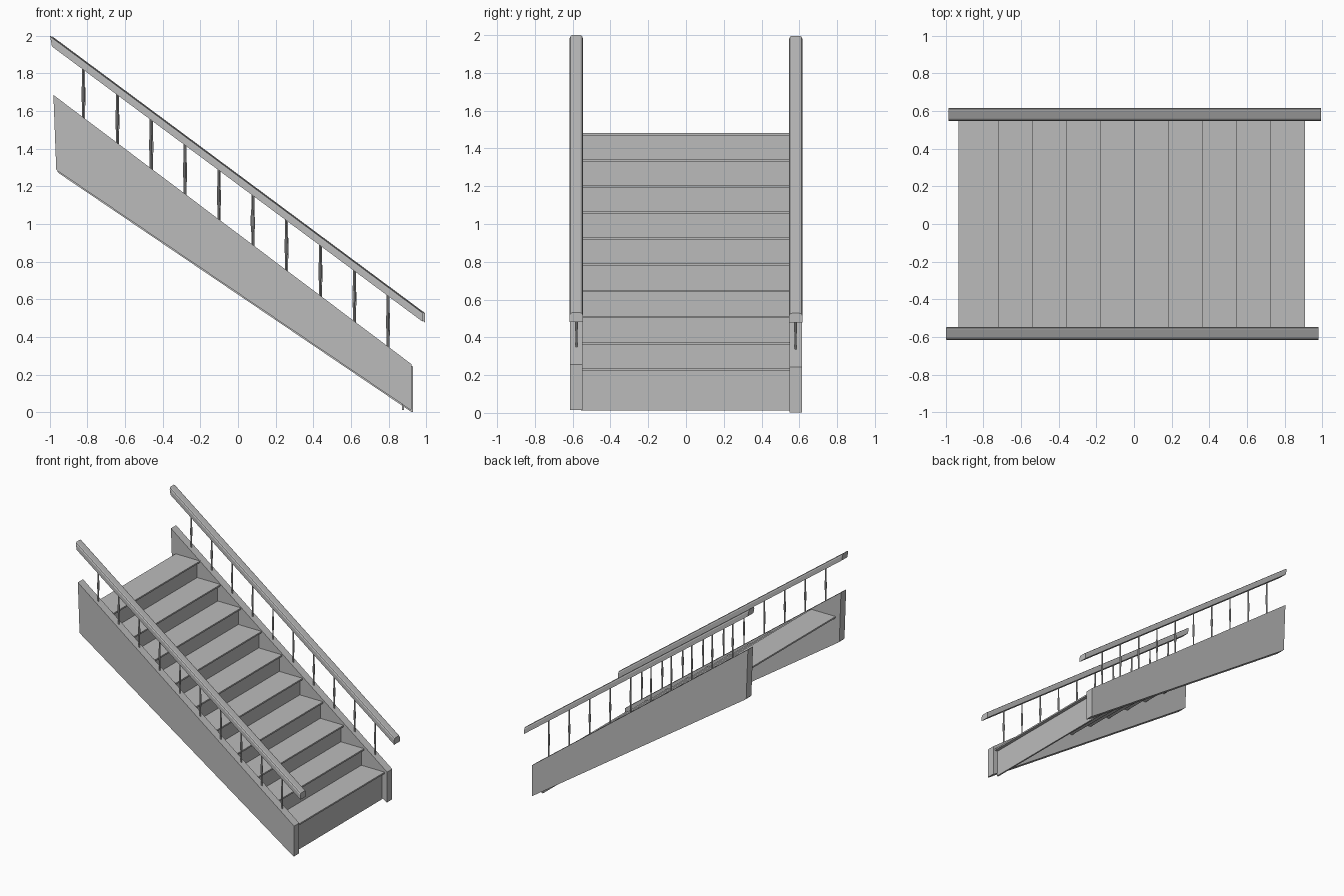
import bpy, bmesh, math

if "Cube" in bpy.data.objects:
    bpy.data.objects.remove(bpy.data.objects["Cube"])

mat = bpy.data.materials.new("plain grey")
mat.diffuse_color = (0.5, 0.5, 0.5, 1)
mat.use_nodes = True
mat.node_tree.nodes["Principled BSDF"].inputs["Base Color"].default_value = mat.diffuse_color


def loft(name, rings):
    """Closed solid through a list of equal-length point rings."""
    bm = bmesh.new()
    vs = [[bm.verts.new(p) for p in r] for r in rings]
    n = len(rings[0])
    for a, b in zip(vs, vs[1:]):
        for i in range(n):
            j = (i + 1) % n
            bm.faces.new((a[i], a[j], b[j], b[i]))
    bm.faces.new(vs[0])
    bm.faces.new(vs[-1])
    bmesh.ops.recalc_face_normals(bm, faces=bm.faces[:])
    me = bpy.data.meshes.new(name)
    bm.to_mesh(me)
    bm.free()
    me.materials.append(mat)
    ob = bpy.data.objects.new(name, me)
    bpy.context.collection.objects.link(ob)
    return ob


def box(name, x0, x1, y0, y1, z0, z1):
    ring = [(x0, z0), (x1, z0), (x1, z1), (x0, z1)]
    return loft(name, [[(x, y, z) for x, z in ring] for y in (y0, y1)])


# Steps: thin treads with a nosing over set-back risers
GO, RISE, N = 0.1805, 0.1383, 10
for i in range(N):
    nose = 0.907 - i * GO
    top = 0.237 + i * RISE
    box(f"tread_{i+1}", nose - 0.215, nose, -0.555, 0.555, top - 0.012, top)
    box(f"riser_{i+1}", nose - 0.037, nose - 0.025, -0.555, 0.555,
        top - RISE - (0.085 if i == 0 else 0.012), top - 0.012)

# The two sides; the back one sits very slightly lower and further right
outline = [(-0.98, 1.685), (0.922, 0.255), (0.922, 0.014), (0.915, 0.014),
           (-0.955, 1.28), (-0.965, 1.29)]
rail_section = [(-0.035, -0.05), (0.035, -0.05), (0.035, -0.014), (0.03, -0.004),
                (0.02, 0), (-0.02, 0), (-0.03, -0.004), (-0.035, -0.014)]
turning = [(0, 0.005), (0.3, 0.005), (0.42, 0.008), (0.58, 0.008), (0.7, 0.005), (1, 0.005)]

for side, s, dx, dz in (("front", -1, 0.0, 0.0), ("back", 1, 0.006, -0.012)):
    # stringer board
    loft(f"{side}_stringer", [[(x + dx, s * y, z + dz) for x, z in outline]
                              for y in (0.548, 0.613)])
    # sloping handrail with softened top, upper end cut slanted
    rx = dx * 2
    slope = (2.0 - 0.53) / 1.98

    def rail_z(x):
        return 2.0 - slope * (x + 0.998)

    rings = []
    for x, lean in ((-0.998, -0.2), (0.98, 0.0)):
        ring = []
        for y, h in rail_section:
            px = x + lean * h
            ring.append((px + rx, s * 0.581 + y, rail_z(px) + h + dz * 0.3))
        rings.append(ring)
    loft(f"{side}_handrail", rings)
    # slim turned balusters
    for k in range(10):
        bx = -0.823 + k * 0.1797
        z0 = 1.685 - (bx + 0.98) * 1.43 / 1.902 - 0.03
        z1 = rail_z(bx) - 0.03
        loft(f"{side}_baluster_{k+1}",
             [[(bx + dx + r * math.cos(a * math.pi / 4),
                s * 0.58 + r * math.sin(a * math.pi / 4),
                z0 + t * (z1 - z0) + dz) for a in range(8)] for t, r in turning])
